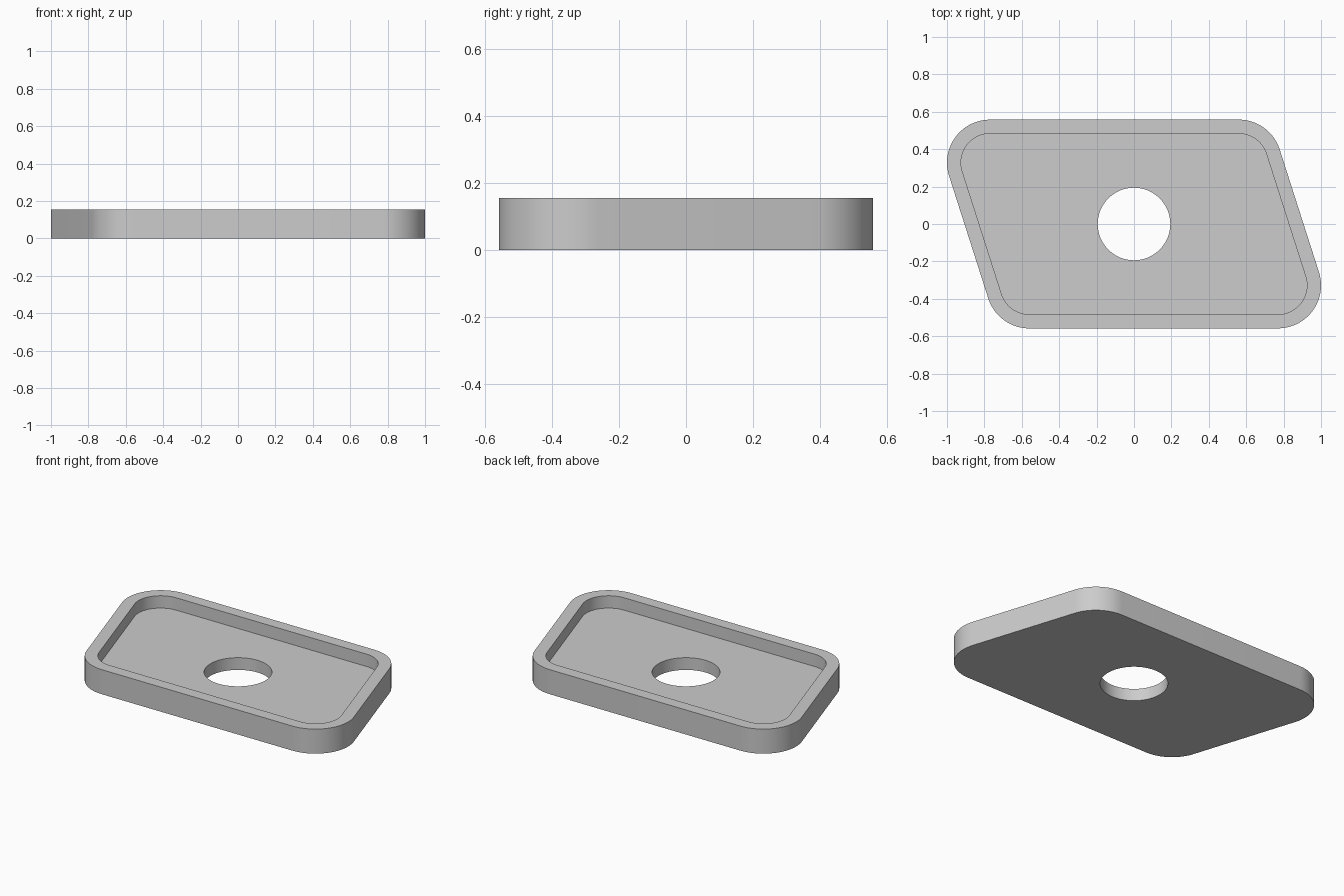
import bpy, bmesh
from math import atan2, cos, sin, pi, tau
from mathutils import Vector

if "Cube" in bpy.data.objects:
    bpy.data.objects.remove(bpy.data.objects["Cube"], do_unlink=True)

HEIGHT, FLOOR = 0.155, 0.077
RADIUS, WALL, HOLE = 0.23, 0.075, 0.194
CENTRES = [Vector(p) for p in ((0.56, 0.328), (-0.77, 0.328), (-0.56, -0.328), (0.77, -0.328))]
STEPS = 20


def rounded_outline(radius):
    """Skewed rectangle with an arc round each corner centre, counter-clockwise."""
    points = []
    for i, centre in enumerate(CENTRES):
        before = centre - CENTRES[i - 1]
        after = CENTRES[(i + 1) % 4] - centre
        start = atan2(before.y, before.x) - pi / 2
        sweep = (atan2(after.y, after.x) - pi / 2 - start) % tau
        for k in range(STEPS + 1):
            a = start + sweep * k / STEPS
            points.append((centre.x + radius * cos(a), centre.y + radius * sin(a)))
    return points


def circle(radius, count=96):
    return [(radius * cos(tau * k / count), radius * sin(tau * k / count)) for k in range(count)]


bm = bmesh.new()


def ring(points, z):
    return [bm.verts.new((x, y, z)) for x, y in points]


def bridge(a, b):
    """Quad strip between two rings with matching points."""
    for i in range(len(a)):
        bm.faces.new((a[i - 1], a[i], b[i], b[i - 1]))


def fill(a, b):
    """Flat face between an outline and the hole inside it."""
    edges = [bm.edges.get((loop[i - 1], loop[i])) for loop in (a, b) for i in range(len(loop))]
    bmesh.ops.triangle_fill(bm, edges=edges, use_beauty=True)


# Edge rings of the tray
outer, inner, hole = rounded_outline(RADIUS), rounded_outline(RADIUS - WALL), circle(HOLE)
outer_base, outer_top = ring(outer, 0), ring(outer, HEIGHT)
inner_top, inner_floor = ring(inner, HEIGHT), ring(inner, FLOOR)
hole_top, hole_base = ring(hole, FLOOR), ring(hole, 0)

# Outer wall, rim, inner wall and hole wall
bridge(outer_base, outer_top)
bridge(outer_top, inner_top)
bridge(inner_top, inner_floor)
bridge(hole_top, hole_base)

# Recessed floor and underside
fill(inner_floor, hole_top)
fill(outer_base, hole_base)
bmesh.ops.recalc_face_normals(bm, faces=bm.faces)

mesh = bpy.data.meshes.new("tray")
bm.to_mesh(mesh)
bm.free()
tray = bpy.data.objects.new("tray", mesh)
bpy.context.collection.objects.link(tray)

# Plain grey finish
grey = bpy.data.materials.new("light_grey")
grey.use_nodes = True
colour = (0.604, 0.604, 0.604, 1)
grey.diffuse_color = colour
grey.node_tree.nodes["Principled BSDF"].inputs["Base Color"].default_value = colour
mesh.materials.append(grey)

# Smooth curved walls, crisp edges
bpy.ops.object.select_all(action='DESELECT')
tray.select_set(True)
bpy.context.view_layer.objects.active = tray
bpy.ops.object.shade_smooth_by_angle()
